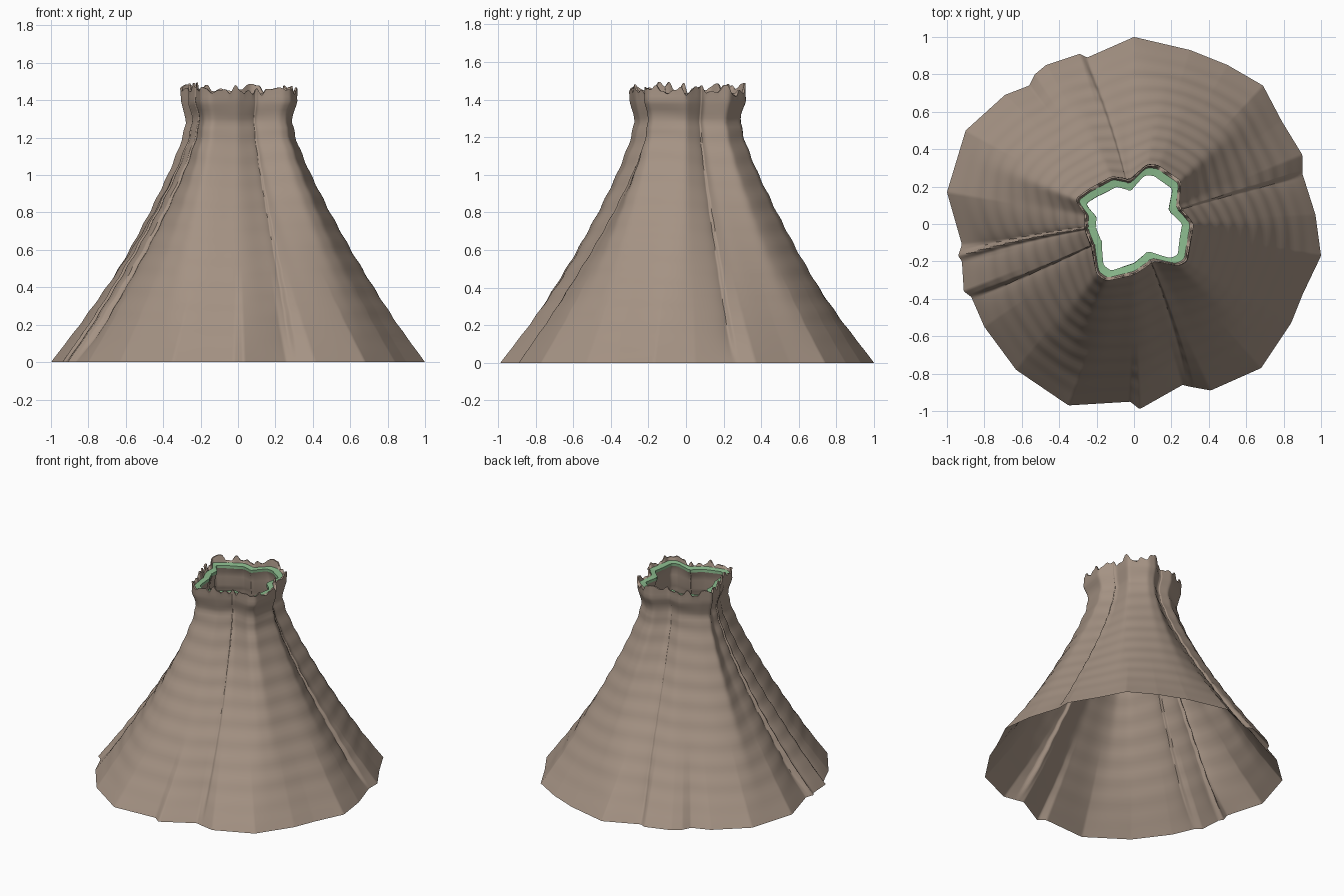
import bpy, bmesh, math, random

if "Cube" in bpy.data.objects:
    bpy.data.objects.remove(bpy.data.objects["Cube"])

random.seed(4)
N = 720  # columns, two per degree

# Corner points of the hem and of the star shaped collar, seen from the top
HEM = [(0, 1), (.3, .93), (.5, .85), (.69, .74), (.79, .55), (.9, .37), (.9, .27),
       (.97, .05), (1, -.17), (.9, -.38), (.84, -.53), (.68, -.77), (.41, -.89),
       (.3, -.87), (.26, -.86), (.03, -.99), (-.02, -.95), (-.35, -.97), (-.63, -.78),
       (-.8, -.55), (-.87, -.39), (-.91, -.36), (-.92, -.2), (-.94, -.17),
       (-.92, -.11), (-1, .17), (-.9, .5), (-.69, .69), (-.56, .74), (-.53, .8),
       (-.47, .85), (-.29, .91), (-.25, .89)]
COLLAR = [(-.315, .13), (-.25, .18), (-.12, .255), (-.02, .24), (.07, .32), (.13, .315),
          (.25, .23), (.24, .1), (.32, 0), (.285, -.2), (.24, -.225), (.11, -.2),
          (0, -.27), (-.15, -.305), (-.2, -.27), (-.23, -.12), (-.27, -.02), (-.26, .05)]
# Average radius against height
PROFILE = [(0, 1), (.2, .86), (.4, .73), (.6, .605), (.8, .49), (1, .385), (1.1, .34),
           (1.2, .3), (1.28, .282), (1.34, .288), (1.4, .31), (1.46, .308)]
# Folds: angle at hem, angle at collar, depth, side that sinks, width in degrees
FOLDS = [(106.5, 100, .03, -1, 3), (16.5, 18, .035, -1, 4), (289.5, 295, .035, -1, 4),
         (189.5, 184, .045, -1, 5), (204, 207, .04, 1, 4), (191, 186, .03, 1, 3)]


def polar(points):
    """Radius of a closed outline at every column."""
    pts = sorted(points, key=lambda p: math.atan2(p[1], p[0]) % math.tau)
    radii = []
    for i in range(N):
        a = math.tau * i / N + 1e-5
        c, s = math.cos(a), math.sin(a)
        best = 0
        for p, q in zip(pts, pts[1:] + pts[:1]):
            ex, ey = q[0] - p[0], q[1] - p[1]
            den = c * ey - s * ex
            if abs(den) < 1e-9:
                continue
            t = (p[0] * ey - p[1] * ex) / den
            u = (p[0] * s - p[1] * c) / den
            if t > 0 and -1e-6 <= u <= 1 + 1e-6:
                best = max(best, t)
        radii.append(best)
    return radii


def soften(values, passes):
    for _ in range(passes):
        values = [(values[i - 1] + 2 * values[i] + values[(i + 1) % N]) / 4 for i in range(N)]
    return values


def profile(z):
    for (z0, r0), (z1, r1) in zip(PROFILE, PROFILE[1:]):
        if z <= z1:
            return r0 + (r1 - r0) * (z - z0) / (z1 - z0)
    return PROFILE[-1][1]


hem, collar = polar(HEM), soften(polar(COLLAR), 30)
hem_soft = soften(hem, 250)
jag = soften([random.uniform(-.13, .13) for _ in range(N)], 40)


def radius(i, z):
    k = min(1, z / 1.3)
    w = k ** 1.6
    h = hem[i] + (hem_soft[i] - hem[i]) * min(1, z / .5)
    r = profile(z) * (h * (1 - w) + collar[i] / .308 * w)
    # long folds, strongest low down, each with one steep side
    for a0, a1, depth, side, width in FOLDS:
        d = ((i * 360 / N - (a0 + (a1 - a0) * k) + 180) % 360 - 180) * side
        steep = min(1, max(0, (d + .6) / 1.4))
        r -= depth * min(1, z / .15) * (1 - .85 * k) * steep * math.exp(-max(d, 0) / width)
    # soft sideways ripples in the cloth
    ripple = .003 * math.sin(z * 52 + .8 * math.sin(math.tau * i * 3 / N))
    return r + ripple * min(1, z / .3)


def build(name, rows, material):
    """Loft closed rows of points into an open surface."""
    bm = bmesh.new()
    rings = [[bm.verts.new(p) for p in row] for row in rows]
    for a, b in zip(rings, rings[1:]):
        for i in range(N):
            j = (i + 1) % N
            bm.faces.new((a[i], a[j], b[j], b[i]))
    mesh = bpy.data.meshes.new(name)
    bm.to_mesh(mesh)
    bm.free()
    mesh.materials.append(material)
    obj = bpy.data.objects.new(name, mesh)
    bpy.context.collection.objects.link(obj)
    bpy.ops.object.select_all(action='DESELECT')
    obj.select_set(True)
    bpy.context.view_layer.objects.active = obj
    bpy.ops.object.shade_smooth_by_angle(angle=math.radians(50))
    return obj


def row(z, inset=0, ragged=0):
    out = []
    for i in range(N):
        a = math.tau * i / N
        r = radius(i, z) - inset
        out.append((r * math.cos(a), r * math.sin(a), z + jag[i] * ragged))
    return out


def flat_colour(name, rgb):
    m = bpy.data.materials.new(name)
    m.diffuse_color = (*rgb, 1)
    m.use_nodes = True
    m.node_tree.nodes["Principled BSDF"].inputs["Base Color"].default_value = m.diffuse_color
    return m


cloth = flat_colour("brown cloth", (.375, .29, .23))
green = flat_colour("green trim", (.26, .50, .27))

# Flared skirt with a ragged collar that turns over inwards
rows = [row(1.42 * n / 60) for n in range(61)]
rows += [row(1.455, 0, .8), row(1.455, .01, .8), row(1.435, .018)]
build("skirt", rows, cloth)

# Green edging just inside the collar
build("collar_trim", [row(1.435, .018), row(1.43, .06), row(1.41, .06)], green)

# Cloth lining from the trim down to the hem, thinning out to nothing
lining = [row(1.41, .06), row(1.38, .045), row(1.34, .025)]
lining += [row(z, .02 * min(1, z / .3 + .1)) for z in [1.28 * (1 - n / 48) for n in range(49)]]
build("lining", lining, cloth)
